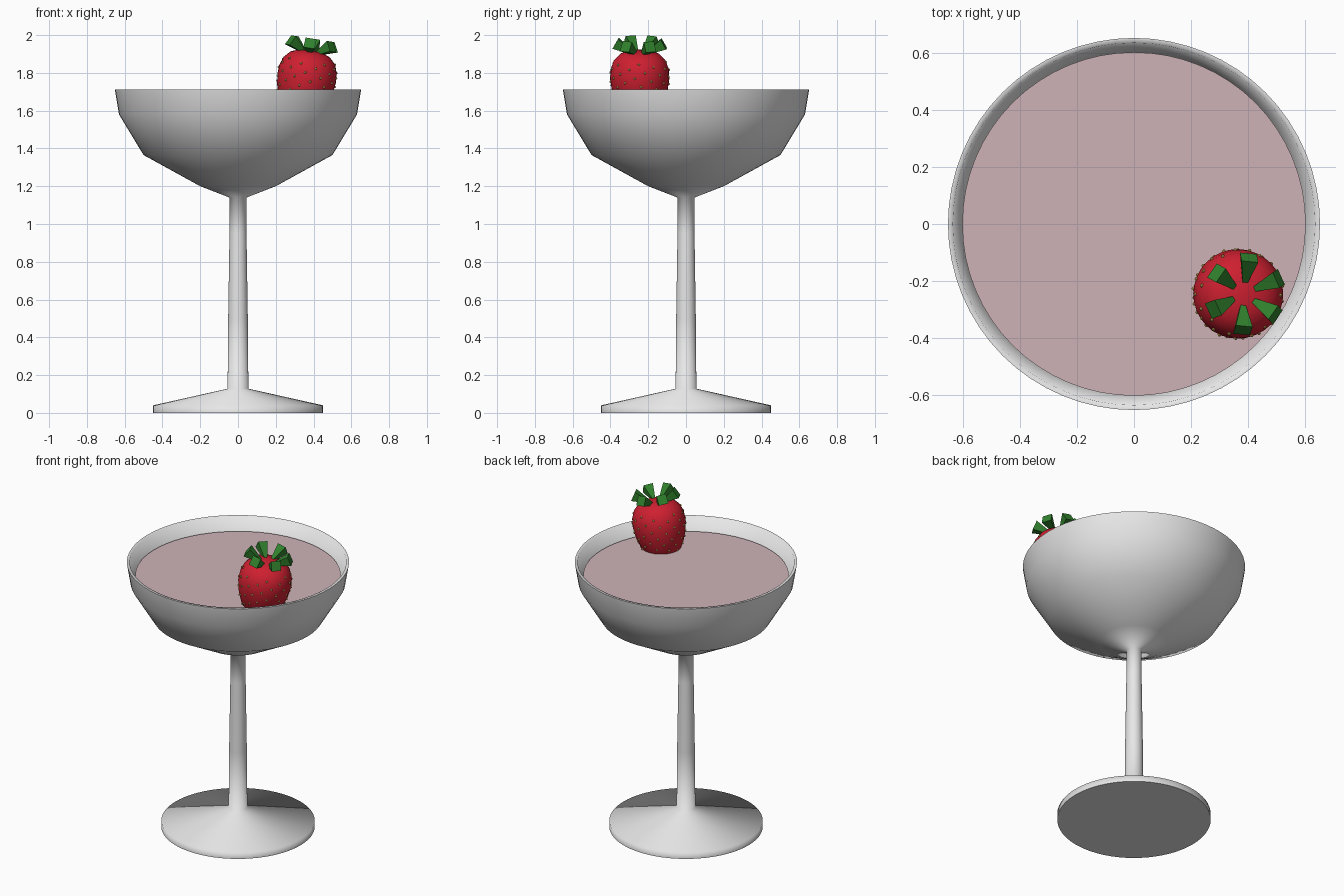
import bpy, bmesh, math
from mathutils import Matrix, Vector

if "Cube" in bpy.data.objects:
    bpy.data.objects.remove(bpy.data.objects["Cube"])


def material(name, rgb):
    m = bpy.data.materials.new(name)
    m.diffuse_color = (*rgb, 1)
    m.use_nodes = True
    m.node_tree.nodes["Principled BSDF"].inputs["Base Color"].default_value = m.diffuse_color
    return m


GLASS = material("pale glass", (0.8, 0.8, 0.8))
PINK = material("pink drink", (0.62, 0.45, 0.47))
RED = material("berry red", (0.62, 0.014, 0.03))
GREEN = material("leaf green", (0.03, 0.22, 0.026))
YELLOW = material("seed yellow", (0.75, 0.5, 0.12))


def finish(name, bm, mat, matrix=Matrix(), angle=None):
    bmesh.ops.remove_doubles(bm, verts=bm.verts, dist=1e-5)
    bmesh.ops.recalc_face_normals(bm, faces=bm.faces)
    bm.transform(matrix)
    me = bpy.data.meshes.new(name)
    bm.to_mesh(me)
    bm.free()
    me.materials.append(mat)
    ob = bpy.data.objects.new(name, me)
    bpy.context.collection.objects.link(ob)
    if angle:
        bpy.ops.object.select_all(action='DESELECT')
        ob.select_set(True)
        bpy.context.view_layer.objects.active = ob
        bpy.ops.object.shade_smooth_by_angle(angle=math.radians(angle))
    return ob


def lathe(name, profile, mat, steps=64, matrix=Matrix(), angle=85):
    bm = bmesh.new()
    vs = [bm.verts.new((r, 0, z)) for r, z in profile]
    es = [bm.edges.new(p) for p in zip(vs, vs[1:])]
    bmesh.ops.spin(bm, geom=vs + es, cent=(0, 0, 0), axis=(0, 0, 1),
                   angle=math.tau, steps=steps)
    return finish(name, bm, mat, matrix, angle)


# Glass: foot, stem, faceted-profile bowl and its inner wall
lathe("coupe_glass", [
    (0, 0), (0.45, 0), (0.45, 0.04), (0.055, 0.128), (0.052, 0.5),
    (0.045, 0.95), (0.045, 1.14), (0.2, 1.2), (0.5, 1.365), (0.63, 1.58),
    (0.652, 1.712), (0.635, 1.712), (0.605, 1.58), (0.48, 1.385),
    (0.19, 1.225), (0, 1.18)], GLASS)

# Drink filling the bowl
lathe("drink", [(0, 1.63), (0.602, 1.63), (0.59, 1.58), (0.47, 1.39),
                (0.18, 1.23), (0, 1.19)], PINK, angle=60)

# Strawberry body, leaning slightly toward the rim
LEAN = Matrix.Translation((0.36, -0.245, 1.75)) @ Matrix.Rotation(math.radians(9), 4, 'Y')
BERRY = [(0, -0.225), (0.05, -0.21), (0.09, -0.17), (0.125, -0.11),
         (0.148, -0.04), (0.157, 0.02), (0.154, 0.07), (0.138, 0.115),
         (0.105, 0.15), (0.06, 0.167), (0, 0.172)]
lathe("strawberry", BERRY, RED, 32, LEAN)


def berry_radius(z):
    for (r0, z0), (r1, z1) in zip(BERRY, BERRY[1:]):
        if z0 <= z <= z1:
            return r0 + (r1 - r0) * (z - z0) / (z1 - z0)
    return 0


# Seeds spiralling over the berry
bm = bmesh.new()
COUNT = 90
for i in range(COUNT):
    z = -0.19 + 0.31 * i / COUNT
    a = i * 2.39996
    r = berry_radius(z)
    bmesh.ops.create_icosphere(bm, subdivisions=1, radius=0.0075, matrix=Matrix.Translation(
        (r * math.cos(a), r * math.sin(a), z)))
finish("seeds", bm, YELLOW, LEAN)

# Six leaves: four-sided tapered blocks, flaring outward and up
bm = bmesh.new()
for i in range(6):
    start, end = Vector((0.035, 0, 0.155)), Vector((0.128, 0, 0.208))
    axis = end - start
    m = (Matrix.Rotation(math.radians(25 + 60 * i), 4, 'Z')
         @ Matrix.Translation((start + end) / 2)
         @ Matrix.Rotation(math.atan2(axis.x, axis.z), 4, 'Y')
         @ Matrix.Rotation(math.radians(45), 4, 'Z'))
    bmesh.ops.create_cone(bm, cap_ends=True, segments=4, radius1=0.01,
                          radius2=0.042, depth=axis.length, matrix=m)
finish("leaves", bm, GREEN, LEAN)
